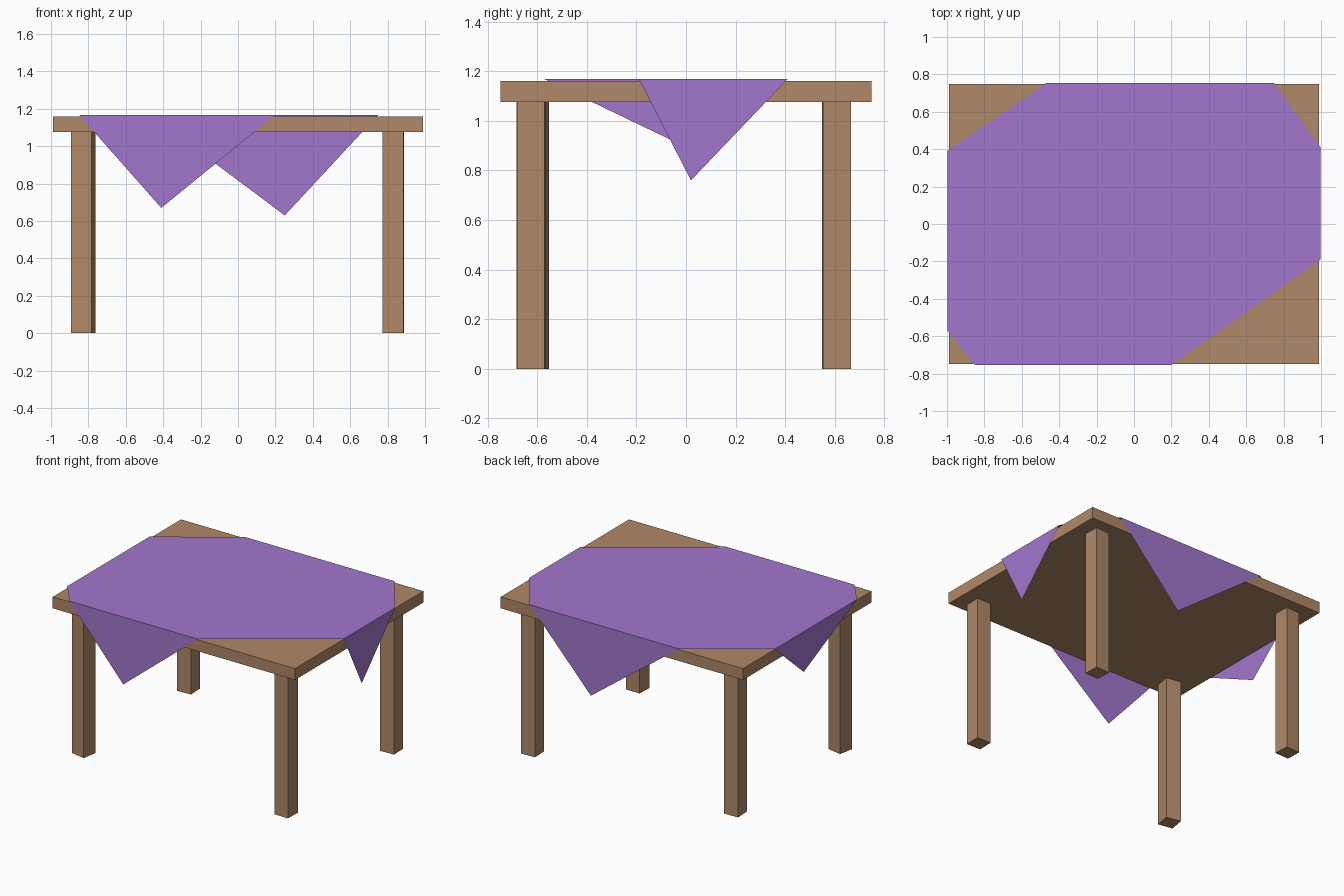
import bpy
import bmesh
from math import radians
from mathutils import Matrix, Vector

cube = bpy.data.objects.get("Cube")
if cube:
    bpy.data.objects.remove(cube, do_unlink=True)


def make_material(name, rgb):
    mat = bpy.data.materials.new(name)
    mat.use_nodes = True
    mat.diffuse_color = (*rgb, 1)
    mat.node_tree.nodes["Principled BSDF"].inputs["Base Color"].default_value = (*rgb, 1)
    return mat


wood = make_material("brown wood", (0.434, 0.246, 0.138))
fabric = make_material("purple fabric", (0.361, 0.184, 0.610))


def add_object(name, bm, mat):
    mesh = bpy.data.meshes.new(name)
    bm.to_mesh(mesh)
    bm.free()
    mesh.materials.append(mat)
    obj = bpy.data.objects.new(name, mesh)
    bpy.context.collection.objects.link(obj)
    return obj


def add_box(name, size, center, mat, turn=0):
    bm = bmesh.new()
    bmesh.ops.create_cube(bm, size=1, matrix=Matrix.Diagonal((*size, 1)))
    obj = add_object(name, bm, mat)
    obj.location = center
    obj.rotation_euler.z = radians(turn)
    return obj


UNDERSIDE, TOP, CLOTH_Z = 1.076, 1.16, 1.168
EDGE_X, EDGE_Y = 0.997, 0.753

# Table top
add_box("table_top", (1.98, 1.498, TOP - UNDERSIDE), (0, 0, (TOP + UNDERSIDE) / 2), wood)

# Square legs, each turned a little differently
legs = {
    "front_right_leg": (-0.828, -0.618, -10.5),
    "front_left_leg": (0.831, -0.625, -1.5),
    "back_right_leg": (-0.83, 0.607, 2),
    "back_left_leg": (0.83, 0.607, 2),
}
for name, (x, y, turn) in legs.items():
    add_box(name, (0.112, 0.112, UNDERSIDE), (x, y, UNDERSIDE / 2), wood, turn)

# Square cloth laid askew: each fold has start, end and tip along its edge, and tip height
folds = [
    ("front", -0.85, 0.20, -0.41, 0.67),
    ("left", -0.19, 0.41, 0.02, 0.76),
    ("back", 0.75, -0.47, 0.25, 0.63),
    ("right", 0.39, -0.57, 0.05, 0.87),
]


def on_edge(side, along, z):
    if side in ("front", "back"):
        return Vector((along, EDGE_Y if side == "back" else -EDGE_Y, z))
    return Vector((EDGE_X if side == "left" else -EDGE_X, along, z))


bm = bmesh.new()
outline = []
for side, start, end, tip, tip_z in folds:
    a = bm.verts.new(on_edge(side, start, CLOTH_Z))
    b = bm.verts.new(on_edge(side, end, CLOTH_Z))
    c = bm.verts.new(on_edge(side, tip, tip_z))
    bm.faces.new((b, a, c))
    outline += [a, b]
bm.faces.new(outline)
add_object("tablecloth", bm, fabric)
